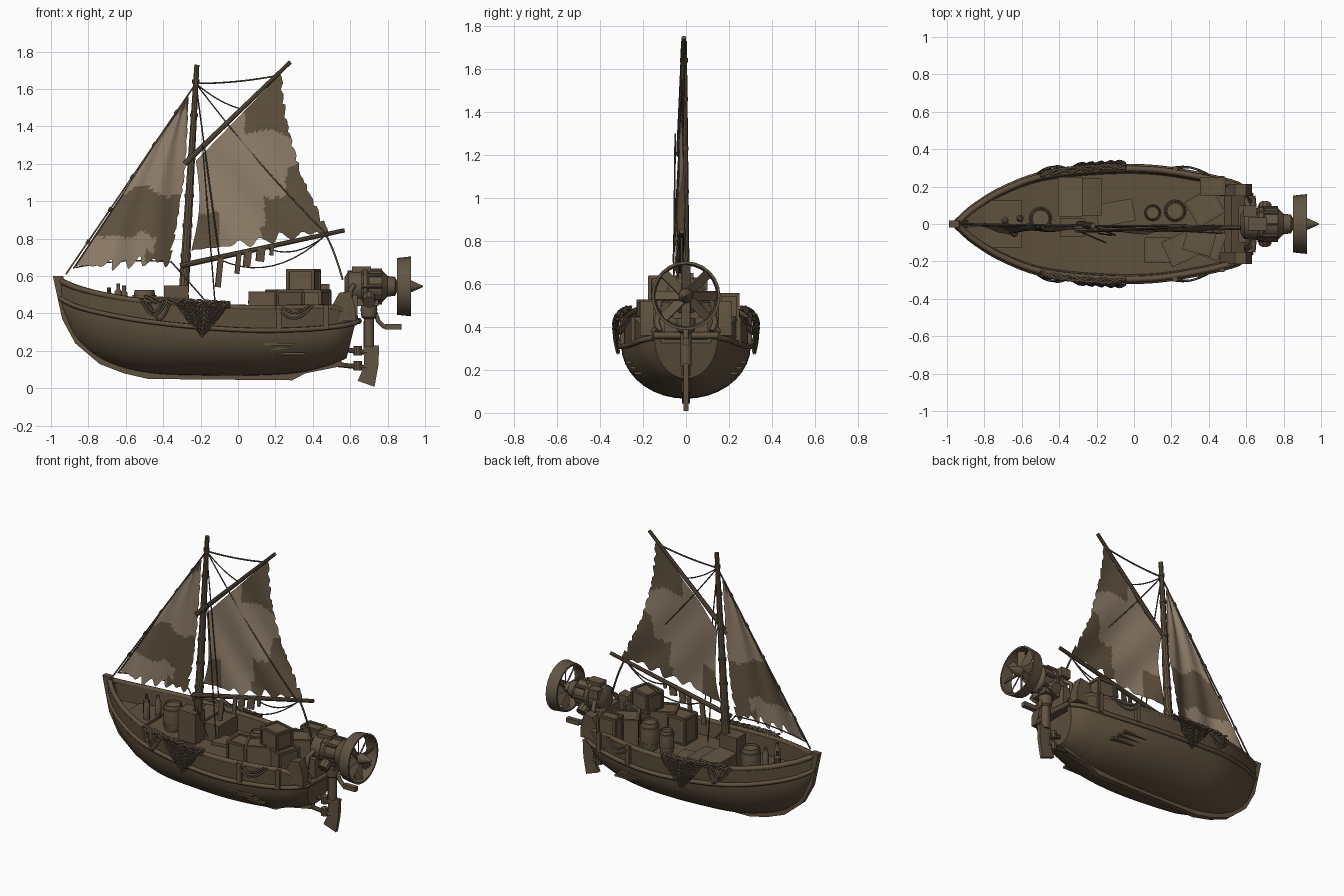
import bpy, bmesh, math, random
from mathutils import Vector, Matrix, noise

random.seed(4)
cube = bpy.data.objects.get("Cube")
if cube:
    bpy.data.objects.remove(cube)


def material(name, color):
    m = bpy.data.materials.new(name)
    m.use_nodes = True
    m.diffuse_color = (*color, 1)
    m.node_tree.nodes["Principled BSDF"].inputs["Base Color"].default_value = (*color, 1)
    return m


WOOD = material("weathered wood", (.115, .082, .047))
CRATE = material("crate wood", (.13, .094, .056))
METAL = material("worn metal", (.12, .088, .054))
ROPE = material("old rope", (.1, .075, .047))
PALE = material("pale canvas", (.28, .21, .145))
DARK = material("dark canvas", (.12, .086, .051))


def finish(bm, name, *mats):
    bmesh.ops.recalc_face_normals(bm, faces=bm.faces)
    me = bpy.data.meshes.new(name)
    bm.to_mesh(me)
    bm.free()
    me.shade_smooth()
    me.set_sharp_from_angle(angle=math.radians(35))
    for m in mats:
        me.materials.append(m)
    ob = bpy.data.objects.new(name, me)
    bpy.context.collection.objects.link(ob)
    return ob


def box(name, center, size, mat=CRATE, turn=0, tilt=0):
    bm = bmesh.new()
    rot = Matrix.Rotation(math.radians(turn), 4, 'Z') @ Matrix.Rotation(math.radians(tilt), 4, 'Y')
    bmesh.ops.create_cube(bm, size=1, matrix=Matrix.Translation(center) @ rot @ Matrix.Diagonal((*size, 1)))
    return finish(bm, name, mat)


def lathe(name, profile, base, axis=(0, 0, 1), mat=METAL, n=16, closed=False):
    """Revolve (height, radius) points around an axis."""
    bm = bmesh.new()
    M = Matrix.Translation(base) @ Vector(axis).to_track_quat('Z', 'Y').to_matrix().to_4x4()
    rings = [[bm.verts.new(M @ Vector((r * math.cos(i * math.tau / n), r * math.sin(i * math.tau / n), h)))
              for i in range(n)] for h, r in profile]
    for a, b in zip(rings, rings[1:] + (rings[:1] if closed else [])):
        for i in range(n):
            bm.faces.new((a[i], a[(i + 1) % n], b[(i + 1) % n], b[i]))
    if not closed:
        bm.faces.new(rings[0])
        bm.faces.new(rings[-1])
    return finish(bm, name, mat)


def pole(name, a, b, r1, r2=None, mat=WOOD, n=10):
    d = Vector(b) - Vector(a)
    return lathe(name, [(0, r1), (d.length, r1 if r2 is None else r2)], a, d, mat, n)


def slab(name, pts, y0, y1, mat=WOOD):
    """Extrude a side outline across the boat."""
    bm = bmesh.new()
    f = bm.faces.new([bm.verts.new((x, y0, z)) for x, z in pts])
    ext = bmesh.ops.extrude_face_region(bm, geom=[f])
    bmesh.ops.translate(bm, vec=(0, y1 - y0, 0), verts=[v for v in ext["geom"] if isinstance(v, bmesh.types.BMVert)])
    return finish(bm, name, mat)


def tube(name, pts, r, mat=ROPE):
    cu = bpy.data.curves.new(name, 'CURVE')
    cu.dimensions = '3D'
    cu.bevel_depth, cu.bevel_resolution, cu.use_fill_caps = r, 1, True
    sp = cu.splines.new('POLY')
    sp.points.add(len(pts) - 1)
    for p, co in zip(sp.points, pts):
        p.co = (*co, 1)
    cu.materials.append(mat)
    ob = bpy.data.objects.new(name, cu)
    bpy.context.collection.objects.link(ob)


def rope(name, a, b, sag=0.0, r=.004):
    a, b = Vector(a), Vector(b)
    tube(name, [a.lerp(b, t / 10) - Vector((0, 0, sag * 4 * t / 10 * (1 - t / 10))) for t in range(11)], r)


# Hull stations: x, half width, sheer height, rub rail height, bottom height
STATIONS = [(-.95, .012, .575, .48, .44), (-.87, .085, .54, .44, .27), (-.72, .18, .5, .4, .15),
            (-.5, .265, .465, .36, .085), (-.18, .303, .44, .325, .068), (.1, .303, .43, .31, .068),
            (.35, .265, .432, .315, .085), (.52, .225, .43, .33, .12), (.58, .2, .4, .34, .14), (.63, .15, .375, .35, .16)]


def station(x):
    k = max(i for i in range(len(STATIONS) - 1) if STATIONS[i][0] <= x + 1e-6)
    at = lambda i: STATIONS[min(max(i, 0), len(STATIONS) - 1)]
    p0, p1, p2, p3 = (at(k + j) for j in (-1, 0, 1, 2))
    h = p2[0] - p1[0]
    t = (x - p1[0]) / h
    out = []
    for c in range(1, 5):
        m1 = (p2[c] - p0[c]) / (p2[0] - p0[0]) * h
        m2 = (p3[c] - p1[c]) / (p3[0] - p1[0]) * h
        out.append(p1[c] * (2*t**3 - 3*t*t + 1) + m1 * (t**3 - 2*t*t + t) + p2[c] * (3*t*t - 2*t**3) + m2 * (t**3 - t*t))
    return out


XS = [-.95 + 1.58 * i / 44 for i in range(45)]
bm = bmesh.new()
loops = []
for x in XS:
    w, sheer, rub, keel = station(x)
    e = 1 + .6 * max(0, (-.45 - x) / .5)
    half = [(w * .98 * math.cos(t) ** e, rub - (rub - keel) * math.sin(t))
            for t in (math.pi / 2 * (1 - i / 9) for i in range(1, 10))]
    inner = max(w - .03, w * .4)
    floor = max(.34, sheer - .11) if x < .5 else sheer - .05
    half += [(w, sheer), (inner, sheer), (inner * .97, floor)]
    ring = [(0, keel)] + half + [(0, floor)] + [(-y, z) for y, z in reversed(half)]
    rake = .25 * max(0, (x - .3) / .33)
    loops.append([bm.verts.new((x - rake * max(0, .36 - z), y, z)) for y, z in ring])
for a, b in zip(loops, loops[1:]):
    for i in range(len(a)):
        j = (i + 1) % len(a)
        bm.faces.new((a[i], a[j], b[j], b[i]))
bm.faces.new(loops[0])
bm.faces.new(loops[-1])
finish(bm, "hull", WOOD)

# Stem and keel, rails
slab("stem_and_keel", [(-.99, .6), (-.94, .37), (-.87, .24), (-.74, .13), (-.61, .08), (-.48, .05), (.29, .043),
                       (.36, .08), (.56, .12), (.55, .16), (.3, .12), (-.45, .12), (-.7, .2), (-.82, .31),
                       (-.9, .46), (-.935, .6)], -.018, .018)
for s, side in ((1, "left"), (-1, "right")):
    tube(side + "_cap_rail", [(x, s * (station(x)[0] - .012), station(x)[1]) for x in XS], .017, WOOD)
    tube(side + "_rub_rail", [(x, s * station(x)[0], station(x)[2]) for x in XS], .014, WOOD)
    # Stern quarter panels
    slab(side + "_quarter_panel", [(.46, .36), (.63, .36), (.63, .42), (.6, .52), (.54, .51)], s * .15, s * .215)
    for x in (.22, .47):
        box(side + "_hull_cleat", (x, s * (station(x)[0] + .008), .38), (.03, .02, .13), WOOD)
    for k in range(3):
        box(side + "_hull_patch", (.22 + .03 * k, s * (.262 - .02 * k), .235 - .025 * k), (.16, .035, .012), WOOD)
    # Draped net over the rail, hanging to a point
    bm = bmesh.new()
    bmesh.ops.create_grid(bm, x_segments=14, y_segments=8, size=1)
    for v in bm.verts:
        u, t = v.co.x, (1 - v.co.y) / 2
        x = -.19 + .15 * u * (1 - .45 * t)
        v.co = (x, s * (station(x)[0] + .012 + .015 * math.sin(t * 3) + .006 * math.sin(u * 14)),
                .46 - t * (.19 - .1 * abs(u)) + .006 * noise.noise(Vector((u * 4, t * 4, s))))
    net = finish(bm, side + "_net", ROPE)
    mod = net.modifiers.new("strands", 'WIREFRAME')
    mod.thickness = .009
    # Bundled net and rope loops along the rail
    for k in range(5):
        tube(side + "_net_bundle", [(x, s * (station(x)[0] + .012 * math.sin(60 * x + k * 1.3)),
                                     .015 + station(x)[1] + .014 * math.cos(50 * x + k * 2))
                                    for x in (-.5 + .012 * i for i in range(39))], .007)
    for x0, x1, sag in ((-.52, -.38, .08), (-.5, -.4, .06), (-.48, -.36, .1), (.2, .4, .07), (.23, .38, .04)):
        tube(side + "_rope_loop", [(x, s * (station(x)[0] + .008 + .02 * math.sin(math.pi * i / 10)),
                                    station(x)[1] + .01 - sag * math.sin(math.pi * i / 10))
                                   for i, x in ((i, x0 + (x1 - x0) * i / 10) for i in range(11))], .006)
tube("transom_rail", [(.632, -.15, .36), (.645, 0, .36), (.632, .15, .36)], .018, WOOD)

# Mast, gaff, boom
pole("mast", (-.3, -.01, .34), (-.22, -.01, 1.73), .03, .014)
for z in (.48, .62, .7, .86, 1.02, 1.22, 1.45, 1.63):
    x = -.3 + .08 * (z - .34) / 1.39
    lathe("mast_band", [(0, .034 - z * .009), (.02, .034 - z * .009)], (x, -.01, z), mat=ROPE, n=10)
pole("gaff", (-.285, -.03, 1.2), (.28, -.01, 1.745), .016, .011)
pole("boom", (-.31, -.03, .655), (.57, -.02, .845), .016, .012)


def sail(name, corners, hollow, dark_rule):
    """Torn, billowing canvas between bottom-left, bottom-right, top-right, top-left corners."""
    A, B, C, D = (Vector(c) for c in corners)
    bm = bmesh.new()
    n = 44
    grid = []
    for j in range(n + 1):
        row = []
        for i in range(n + 1):
            u, v = i / n, j / n
            u *= 1 - .05 * abs(noise.noise(Vector((v * 14, 3, 0)))) - .02 * (j % 4 == 0)
            v += (1 - v) ** 4 * .07 * noise.noise(Vector((u * 13, 7, 0)))
            p = A.lerp(B, u).lerp(D.lerp(C, u), v)
            x = p.x + math.sin(math.pi * v) * (hollow[0] * (1 - u) + hollow[1] * u)
            y = -.012 - .035 * math.sin(math.pi * u) * (1 - v * .8) + .01 * math.sin(13 * u + 7 * v) * (1 - v * .5)
            row.append(bm.verts.new((x, y, p.y)))
        grid.append(row)
    for j in range(n):
        for i in range(n):
            f = bm.faces.new((grid[j][i], grid[j][i + 1], grid[j + 1][i + 1], grid[j + 1][i]))
            c = f.calc_center_median()
            w = Vector((c.x, c.z, 0)) * 9
            f.material_index = int(dark_rule(c.x + .035 * noise.noise(w), c.z + .05 * noise.noise(w + Vector((5, 5, 5)))))
    finish(bm, name, PALE, DARK)


sail("main_sail", [(-.25, .735), (.49, .84), (.235, 1.69), (-.225, 1.215)], (.03, -.055),
     lambda x, z: (z > 1.37 and x > .05) or (x < -.1 and z < 1.0 + x * .4) or (x > .14 and z < 1.03) or (x > .26 and z < 1.2))
sail("jib_sail", [(-.87, .65), (-.36, .68), (-.265, 1.56), (-.285, 1.54)], (0, .025),
     lambda x, z: z < 1.05 and not (x < -.52 and z < .83) and not (x < -.44 and .72 < z < .8))

# Rigging
HEAD = (-.225, -.01, 1.63)
rope("forestay", HEAD, (-.92, 0, .61), 0, .005)
rope("jib_luff_rope", (-.27, -.01, 1.56), (-.88, -.01, .64), 0)
rope("gaff_span", HEAD, (.2, -.01, 1.67), .01, .005)
rope("gaff_lift", HEAD, (.03, -.02, 1.49), .02)
rope("topping_lift", HEAD, (.47, -.05, .83), .03)
rope("halyard", HEAD, (-.1, -.06, .7), 0)
rope("brace", (-.19, -.05, 1.3), (-.12, -.06, .42), 0)
rope("jib_sheet", (-.36, -.01, .68), (-.15, -.1, .44), 0)
rope("jib_foot_rope", (-.87, -.01, .645), (-.36, -.01, .675), -.02)
rope("main_sheet", (.47, -.02, .82), (.56, -.02, .58), -.02, .006)
rope("boom_line", (-.1, -.03, .69), (.47, -.03, .82), .1)
rope("boom_line_short", (.15, -.03, .75), (.47, -.03, .82), .05)
for k in range(5):
    t = .15 + k * .17
    lathe("stay_knot", [(-.012, .009), (.012, .009)], Vector(HEAD).lerp(Vector((-.92, 0, .61)), t), (-.7, 0, -1), ROPE, 8)
for x, drop, w in ((-.1, .16, .03), (.0, .11, .025), (.05, .08, .04), (.12, .07, .045), (.18, .05, .02)):
    top = .655 + (x + .31) * .216
    box("hanging_rag", (x, -.035, top - drop / 2), (w, .012, drop), DARK, 12, 6)


# Barrels and bottles
def barrel(x, y, r, h, z=.34):
    lathe("barrel", [(0, r * .85), (h * .3, r), (h * .7, r), (h, r * .85), (h, r * .75), (h - .012, r * .72)],
          (x, y, z), mat=CRATE)
    for t in (.18, .76):
        lathe("barrel_hoop", [(h * t, r * 1.03), (h * t + .015, r * 1.03)], (x, y, z))


barrel(-.5, .03, .062, .17, .355)
barrel(.22, .07, .06, .18)
barrel(.1, .06, .045, .15)
for x, y, h in ((-.69, .02, .13), (-.64, -.05, .15), (-.61, .03, .14)):
    lathe("bottle", [(0, .02), (h * .7, .02), (h * .8, .01), (h, .01)], (x, y, .41), n=10)


# Framed crates
def crate(x, y, z, sx, sy, sz, turn):
    box("crate", (x, y, z + sz / 2), (sx, sy, sz), CRATE, turn)
    R = Matrix.Rotation(math.radians(turn), 3, 'Z')
    for i in (-1, 1):
        for j in (-1, 1):
            p = Vector((x, y, z + sz / 2))
            box("crate_post", p + R @ Vector((i * sx / 2, j * sy / 2, 0)), (.016, .016, sz + .008), WOOD, turn)
            box("crate_rail", p + R @ Vector((0, j * sy / 2, i * sz / 2)), (sx, .016, .016), WOOD, turn)
            box("crate_side_rail", p + R @ Vector((j * sx / 2, 0, i * sz / 2)), (.016, sy, .016), WOOD, turn)


crate(.25, -.13, .34, .15, .13, .18, 25)
crate(.13, -.14, .34, .13, .12, .17, 0)
crate(.4, -.1, .34, .14, .14, .18, -20)
crate(.35, -.09, .52, .14, .12, .11, -15)
crate(.38, .09, .34, .15, .14, .18, 30)
crate(.42, .2, .34, .12, .08, .21, 0)
# Deck locker, mast box and a leaning board
box("deck_locker", (-.29, .145, .395), (.23, .2, .11), WOOD)
box("locker_lid", (-.34, .145, .458), (.13, .21, .016), CRATE, 0, -4)
box("mast_box", (-.33, -.02, .45), (.13, .1, .2), WOOD)
box("deck_board", (-.1, .06, .36), (.2, .12, .02), CRATE, 10)
box("bow_bench", (-.7, 0, .405), (.2, .25, .02), WOOD)

# Engine
X = (1, 0, 0)
AX = .545
box("engine_mount", (.6, 0, .42), (.08, .2, .16), METAL)
box("engine_cradle", (.67, 0, .46), (.16, .12, .04), METAL)
lathe("engine_body", [(0, .05), (.02, .08), (.09, .085), (.1, .095), (.12, .095), (.13, .085), (.2, .085),
                      (.23, .055), (.27, .05), (.28, .03), (.32, .03)], (.57, 0, AX), X, n=20)
for a in range(8):
    d = Vector((0, math.cos(a * math.pi / 4), math.sin(a * math.pi / 4)))
    pole("engine_bolt", Vector((.66, 0, AX)) + d * .085, Vector((.77, 0, AX)) + d * .085, .012, mat=METAL)
box("engine_cover", (.66, 0, .635), (.1, .07, .03), METAL)
box("engine_tank", (.62, .07, .6), (.07, .06, .06), METAL)
for y in (-.08, .08):
    pole("engine_cylinder", (.7, y * .6, .5), (.7, y * 1.3, .46), .035, mat=METAL)
    tube("exhaust_pipe", [(.62, y, .55), (.6, y * 1.5, .52), (.6, y * 1.7, .42), (.62, y * 1.5, .38)], .014, METAL)

# Fan with shroud and blades
lathe("fan_shroud", [(0, .152), (.075, .16), (.075, .148), (0, .14)], (.85, 0, AX), X, n=24, closed=True)
lathe("fan_hub", [(0, .03), (.06, .034), (.08, .03), (.14, .003)], (.85, 0, AX), X)
for a in range(8):
    bm = bmesh.new()
    M = (Matrix.Translation((.89, 0, AX)) @ Matrix.Rotation(a * math.pi / 4, 4, 'X')
         @ Matrix.Translation((0, 0, .085)) @ Matrix.Rotation(.6, 4, 'Z') @ Matrix.Diagonal((.008, .048, .12, 1)))
    bmesh.ops.create_cube(bm, size=1, matrix=M)
    finish(bm, "fan_blade", METAL)

# Rudder leg, hinges and tiller
lathe("drive_leg", [(0, .026), (.15, .026), (.16, .04), (.2, .045), (.28, .035)], (.7, 0, .22))
slab("rudder_blade", [(.67, .36), (.72, .36), (.71, .23), (.755, .23), (.75, .12), (.73, .008), (.64, .04),
                      (.675, .12), (.67, .23)], -.012, .012, METAL)
for z, x in ((.2, .55), (.12, .5)):
    pole("rudder_hinge", (x, 0, z + .01), (.69, 0, z - .01), .014, mat=METAL)
    pole("hinge_collar", (.64, 0, z - .025), (.64, 0, z + .025), .022, mat=METAL)
tube("tiller", [(.72, 0, .44), (.75, 0, .36), (.78, 0, .33), (.87, 0, .325)], .014, METAL)
box("tiller_grip", (.83, 0, .33), (.09, .03, .03), METAL)
